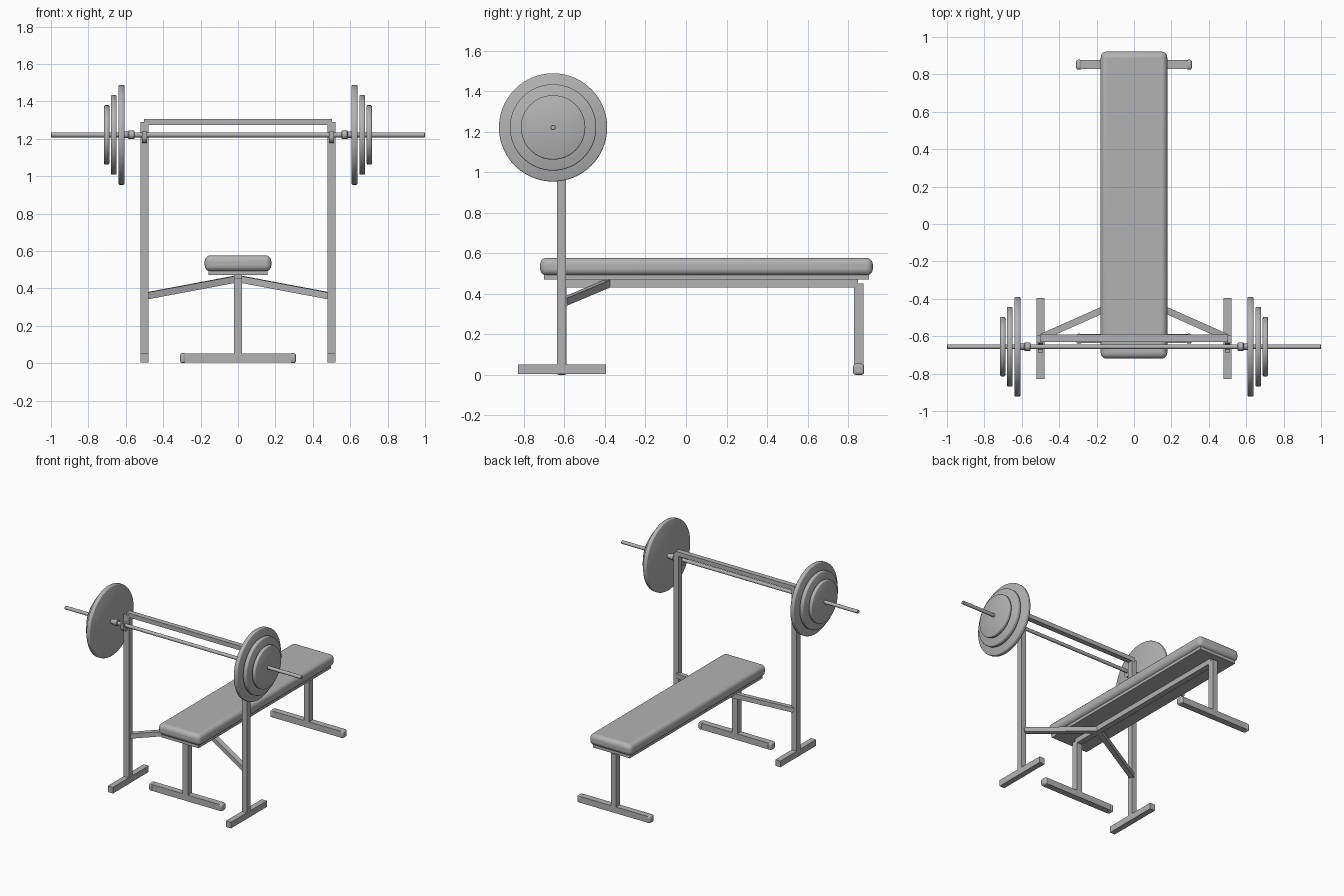
import bpy, bmesh, math
from mathutils import Vector

if "Cube" in bpy.data.objects:
    bpy.data.objects.remove(bpy.data.objects["Cube"])

grey = bpy.data.materials.new("light grey")
grey.diffuse_color = (0.45, 0.45, 0.45, 1)
grey.use_nodes = True
grey.node_tree.nodes["Principled BSDF"].inputs["Base Color"].default_value = grey.diffuse_color


def finish(bm, name, smooth=False, bevel=0, segs=3):
    bmesh.ops.recalc_face_normals(bm, faces=bm.faces)
    me = bpy.data.meshes.new(name)
    bm.to_mesh(me)
    bm.free()
    me.materials.append(grey)
    ob = bpy.data.objects.new(name, me)
    bpy.context.collection.objects.link(ob)
    if bevel:
        m = ob.modifiers.new("Bevel", "BEVEL")
        m.width, m.segments = bevel, segs
    if smooth:
        bpy.context.view_layer.objects.active = ob
        ob.select_set(True)
        bpy.ops.object.shade_smooth_by_angle(angle=math.radians(40))
        ob.select_set(False)
    return ob


def box(name, x, y, z, bevel=0, segs=3, smooth=False):
    bm = bmesh.new()
    bmesh.ops.create_cube(bm, size=1)
    for v in bm.verts:
        v.co = [r[0] + (c + 0.5) * (r[1] - r[0]) for c, r in zip(v.co, (x, y, z))]
    return finish(bm, name, smooth, bevel, segs)


def lathe_x(name, profile, y, z, n=48):
    """Spin (x, radius) points about the bar axis."""
    bm = bmesh.new()
    rings = [[bm.verts.new((px, y + r * math.cos(2 * math.pi * i / n), z + r * math.sin(2 * math.pi * i / n)))
              for i in range(n)] for px, r in profile]
    for a, b in zip(rings, rings[1:]):
        for i in range(n):
            bm.faces.new((a[i], a[(i + 1) % n], b[(i + 1) % n], b[i]))
    bm.faces.new(rings[0])
    bm.faces.new(rings[-1])
    return finish(bm, name, True)


def beam(name, a, b, w):
    """Square tube between two points."""
    a, b = Vector(a), Vector(b)
    d = (b - a).normalized()
    side = d.cross(Vector((0, 0, 1))).normalized() * w / 2
    up = side.cross(d).normalized() * w / 2
    bm = bmesh.new()
    ends = [[bm.verts.new(p + side * s + up * t) for s, t in ((-1, -1), (1, -1), (1, 1), (-1, 1))] for p in (a, b)]
    for e in ends:
        bm.faces.new(e)
    for i in range(4):
        j = (i + 1) % 4
        bm.faces.new((ends[0][i], ends[0][j], ends[1][j], ends[1][i]))
    return finish(bm, name)


BY, BZ = -0.656, 1.221   # bar axis
W = 0.022                # half width of the tubes

# Bench
box("pad", (-0.178, 0.178), (-0.72, 0.922), (0.491, 0.577), 0.032, 5, True)
box("pad_board", (-0.157, 0.157), (-0.70, 0.902), (0.471, 0.496))
box("bench_rail", (-W, W), (-0.61, 0.85), (0.432, 0.472))

# Bench legs with cross feet and rounded end caps
for name, yc in (("back", -0.613), ("front", 0.852)):
    box(name + "_leg", (-W, W), (yc - 0.024, yc + 0.024), (0.04, 0.452))
    box(name + "_foot", (-0.29, 0.29), (yc - 0.024, yc + 0.024), (0.004, 0.052))
    for s in (-1, 1):
        box(name + "_foot_cap", sorted((s * 0.278, s * 0.31)), (yc - 0.027, yc + 0.027), (0, 0.055), 0.013, 3, True)

# Rack crossbar
box("crossbar", (-0.502, 0.502), (-0.632, -0.592), (1.274, 1.307))

for s in (-1, 1):
    # Rack uprights, feet and braces
    xr = sorted((s * 0.478, s * 0.521))
    box("upright", xr, (-0.637, -0.593), (0.01, 1.291))
    box("upright_foot", xr, (-0.828, -0.396), (0.004, 0.051))
    beam("brace", (s * 0.49, -0.603, 0.36), (0, -0.385, 0.452), 0.036)

    # Curved hook holding the bar
    arc = [math.pi * (1 + i / 10) for i in range(11)]
    pts = [(BY + 0.031 * math.cos(a), BZ - 0.012 + 0.031 * math.sin(a)) for a in arc]
    pts += [(BY + 0.031, BZ + 0.02), (BY + 0.016, BZ + 0.02)]
    pts += [(BY + 0.016 * math.cos(a), BZ + 0.001 + 0.016 * math.sin(a)) for a in reversed(arc)]
    pts += [(BY - 0.016, BZ + 0.018), (BY - 0.031, BZ + 0.018)]
    bm = bmesh.new()
    f = bm.faces.new([bm.verts.new((s * 0.5 - 0.013, y, z)) for y, z in pts])
    ext = bmesh.ops.extrude_face_region(bm, geom=[f])
    bmesh.ops.translate(bm, vec=(0.026, 0, 0), verts=[v for v in ext["geom"] if isinstance(v, bmesh.types.BMVert)])
    finish(bm, "bar_hook", True)

    # Weight plates, thin discs with eased rims
    for name, x0, x1, r in (("large", 0.607, 0.639, 0.267), ("medium", 0.649, 0.68, 0.213), ("small", 0.688, 0.716, 0.159)):
        e = 0.006
        lathe_x(name + "_plate", [(s * x0, r - e), (s * (x0 + 0.002), r - 0.002), (s * (x0 + e), r),
                                  (s * (x1 - e), r), (s * (x1 - 0.002), r - 0.002), (s * x1, r - e)], BY, BZ, 64)

    # Collar with a narrower neck
    lathe_x("collar", [(s * 0.553, 0.019), (s * 0.557, 0.023), (s * 0.584, 0.023), (s * 0.588, 0.017),
                       (s * 0.61, 0.017)], BY, BZ, 24)

# Barbell bar
lathe_x("bar", [(-1, 0.011), (-0.998, 0.013), (0.998, 0.013), (1, 0.011)], BY, BZ, 20)
